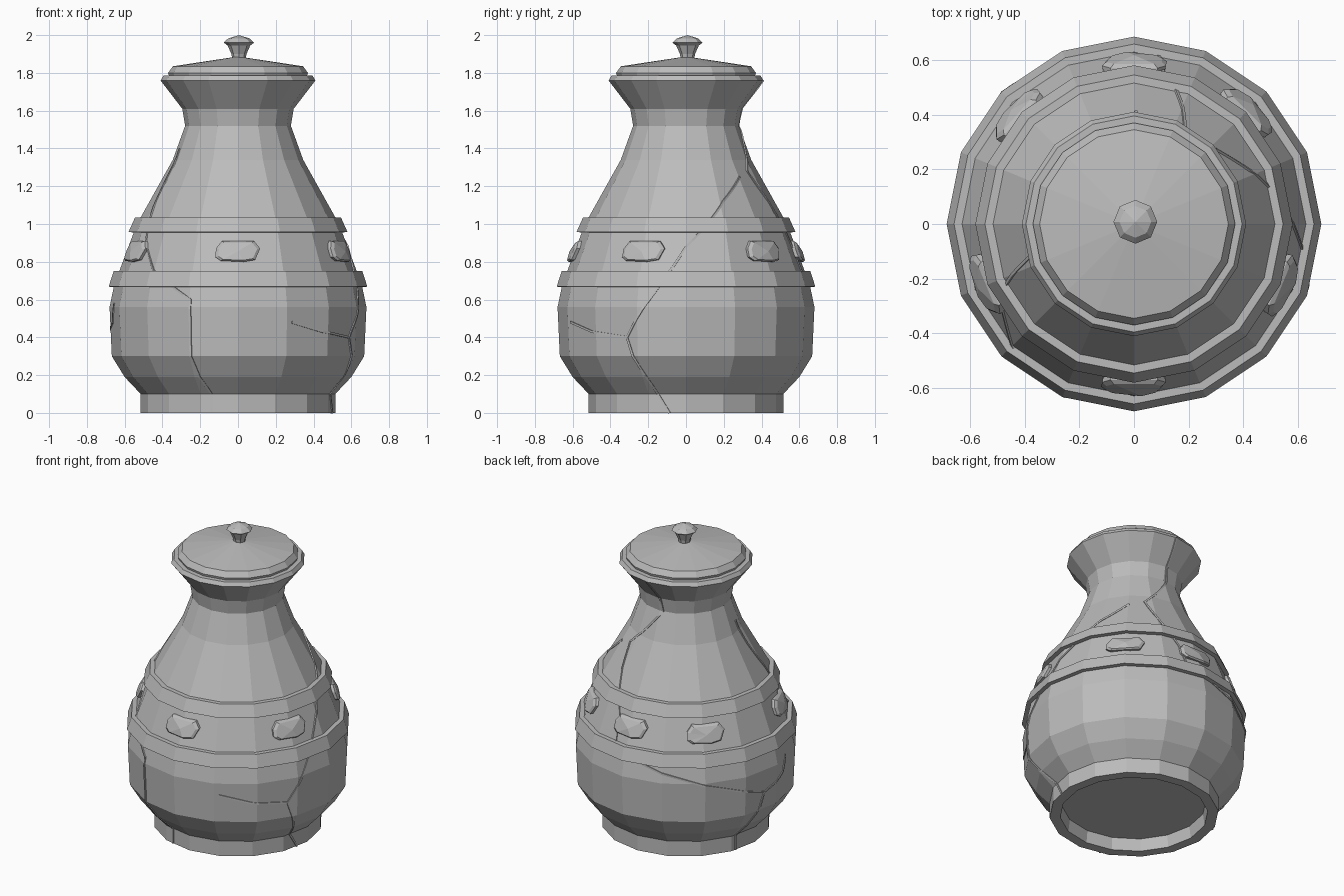
import bpy, bmesh
from math import sin, cos, radians, pi, ceil
from mathutils import Vector

cube = bpy.data.objects.get("Cube")
if cube:
    bpy.data.objects.remove(cube)

SIDES = 16
stone = bpy.data.materials.new("grey_stone")
stone.use_nodes = True
stone.diffuse_color = (0.5, 0.5, 0.5, 1)
stone.node_tree.nodes["Principled BSDF"].inputs["Base Color"].default_value = (0.5, 0.5, 0.5, 1)


def finish(bm, name):
    bmesh.ops.recalc_face_normals(bm, faces=bm.faces)
    mesh = bpy.data.meshes.new(name)
    bm.to_mesh(mesh)
    bm.free()
    mesh.materials.append(stone)
    obj = bpy.data.objects.new(name, mesh)
    bpy.context.collection.objects.link(obj)
    return obj


def lathe(name, profile, sides=SIDES, ring=False, centre=(0, 0)):
    """Turn a (radius, height) profile; radius 0 makes a pole, ring closes it."""
    bm = bmesh.new()
    loops = []
    for r, z in profile:
        if r == 0:
            loops.append([bm.verts.new((*centre, z))] * sides)
        else:
            loops.append([bm.verts.new((centre[0] + r * cos(2 * pi * i / sides),
                                        centre[1] + r * sin(2 * pi * i / sides), z))
                          for i in range(sides)])
    pairs = list(zip(loops, loops[1:]))
    if ring:
        pairs.append((loops[-1], loops[0]))
    for a, b in pairs:
        for i in range(sides):
            j = (i + 1) % sides
            bm.faces.new(list(dict.fromkeys((a[i], a[j], b[j], b[i]))))
    return finish(bm, name)


# Outer wall of the jar
wall = [(0.515, 0), (0.515, 0.1), (0.6, 0.19), (0.668, 0.3), (0.68, 0.56), (0.655, 0.68),
        (0.535, 1.0), (0.345, 1.34), (0.28, 1.52), (0.295, 1.61), (0.41, 1.76)]


def wall_point(angle, z, lift=0):
    """Point on the faceted wall at an angle in degrees and a height."""
    for (r0, z0), (r1, z1) in zip(wall, wall[1:]):
        if z <= z1:
            r = r0 + (r1 - r0) * (z - z0) / (z1 - z0)
            break
    step = 360 / SIDES
    r *= cos(radians(step / 2)) / cos(radians(angle % step - step / 2))
    a = radians(angle)
    return Vector(((r + lift) * cos(a), (r + lift) * sin(a), z))


# Jar with a hollow foot below and an open lip above
lathe("jar_body", [(0, 0.08), (0.44, 0.08), (0.45, 0)] + wall
      + [(0.395, 1.785), (0.365, 1.785), (0.35, 1.74), (0, 1.74)])

# Lid and knob
lathe("lid", [(0, 1.75), (0.355, 1.75), (0.37, 1.8), (0.345, 1.835), (0, 1.887)])
lathe("lid_knob", [(0, 1.87), (0.035, 1.87), (0.04, 1.9), (0.06, 1.945), (0.08, 1.96),
                   (0.058, 1.982), (0, 2.0)], sides=8, centre=(0.005, 0.008))

# Raised bands around the belly
lathe("lower_band", [(0.63, 0.665), (0.685, 0.668), (0.658, 0.75), (0.61, 0.75)], ring=True)
lathe("upper_band", [(0.53, 0.955), (0.58, 0.957), (0.545, 1.035), (0.5, 1.035)], ring=True)

# Studs between the bands
stud_outline = [(-0.12, 0.87), (-0.09, 0.91), (0.09, 0.91), (0.12, 0.87),
                (0.09, 0.81), (0.03, 0.8), (-0.09, 0.805), (-0.12, 0.825)]
for number, angle in enumerate((-90, -22.5, 45, 90, 137, 202.5)):
    bm = bmesh.new()
    loops = []
    for lift, scale in ((-0.03, 1), (0.018, 1), (0.028, 0.85)):
        loop = []
        for x, z in stud_outline:
            z = 0.855 + (z - 0.855) * scale
            loop.append(bm.verts.new(wall_point(angle + x * scale * 95, z, lift)))
        loops.append(loop)
    for a, b in zip(loops, loops[1:]):
        for i in range(len(a)):
            j = (i + 1) % len(a)
            bm.faces.new((a[i], a[j], b[j], b[i]))
    hub = bm.verts.new(wall_point(angle, 0.855, 0.028))
    for i in range(len(stud_outline)):
        bm.faces.new((loops[-1][i - 1], loops[-1][i], hub))
    finish(bm, f"stud_{number + 1}")


def crack(name, path, width=0.006, height=0.006):
    """Thin ridge that follows (angle, height) points over the wall."""
    points = []
    for (a0, z0), (a1, z1) in zip(path, path[1:]):
        n = max(1, ceil(abs(a1 - a0) / 4), ceil(abs(z1 - z0) / 0.05))
        points += [(a0 + (a1 - a0) * i / n, z0 + (z1 - z0) * i / n) for i in range(n)]
    points.append(path[-1])
    bm = bmesh.new()
    rows = []
    for i, (a, z) in enumerate(points):
        along = wall_point(*points[min(i + 1, len(points) - 1)]) - wall_point(*points[max(i - 1, 0)])
        p = wall_point(a, z)
        out = Vector((cos(radians(a)), sin(radians(a)), 0))
        side = along.cross(out).normalized() * width
        rows.append([bm.verts.new(p + side * s + out * h) for s, h in
                     ((-1, -height), (-1, height), (1, height), (1, -height))])
    for a, b in zip(rows, rows[1:]):
        for i in range(4):
            bm.faces.new((a[i - 1], a[i], b[i], b[i - 1]))
    bm.faces.new(rows[0])
    bm.faces.new(rows[-1])
    finish(bm, name)


# Cracks running over the wall
crack("front_crack", [(-106, 0), (-106, 0.1), (-110, 0.19), (-112, 0.3), (-112, 0.6),
                      (-135, 0.75), (-150, 0.9), (-163, 1.25), (-165, 1.4)])
crack("left_crack", [(-10, 0), (-17, 0.1), (-25, 0.3), (-28, 0.4), (-20, 0.55),
                     (-11, 0.7), (0, 0.88), (25, 1.12), (46, 1.25)])
crack("left_crack_branch", [(-28, 0.4), (-48, 0.43), (-65, 0.48)])
crack("back_crack", [(89, 1.76), (95, 1.52), (60, 1.28), (79, 0.9), (82, 0.72), (131, 0.56),
                     (171, 0.41), (161, 0.1), (161, 0)])
crack("back_crack_branch", [(171, 0.41), (187, 0.48), (190, 0.58)])
